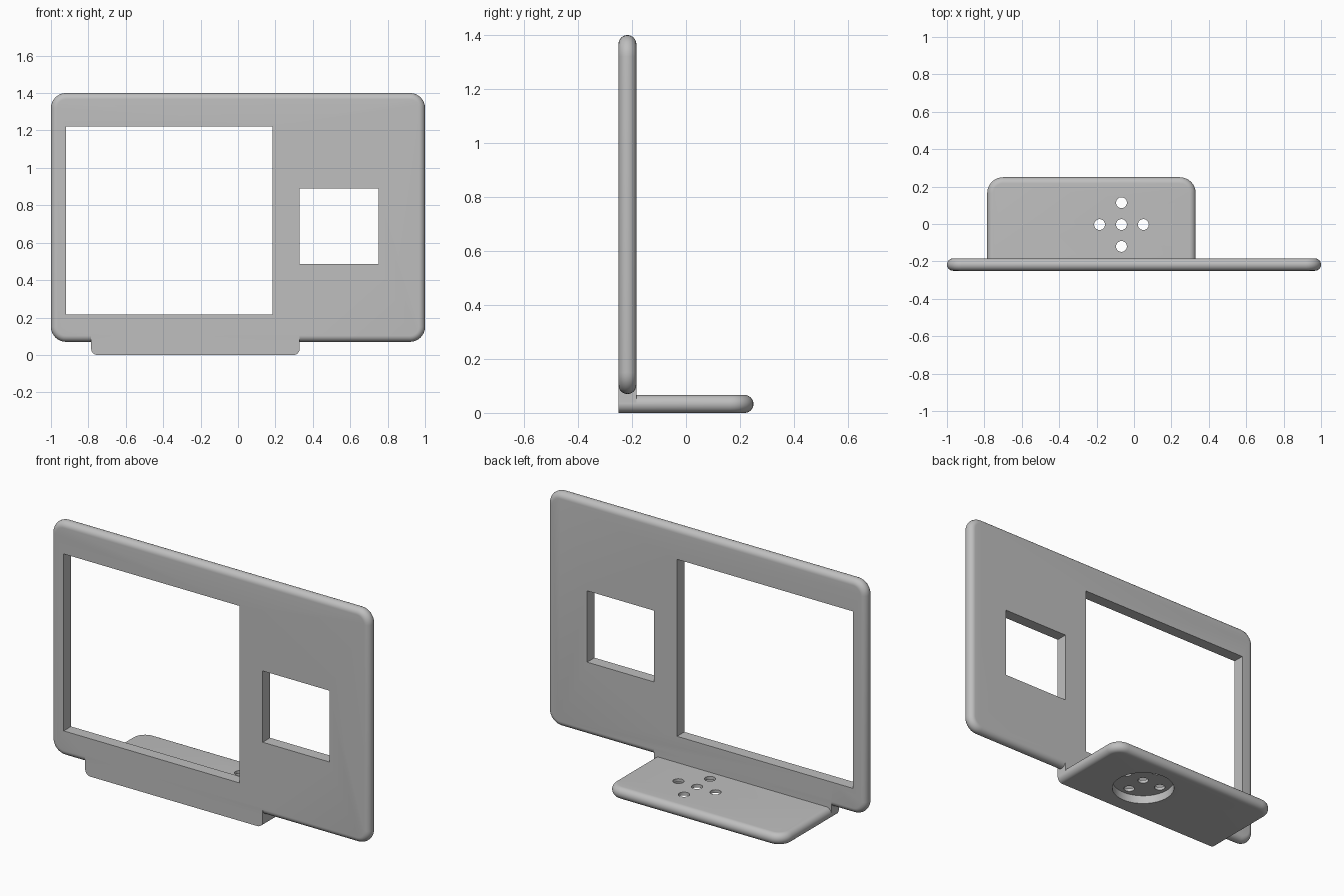
import bpy, bmesh, math
from mathutils import Matrix

if "Cube" in bpy.data.objects:
    bpy.data.objects.remove(bpy.data.objects["Cube"])

grey = bpy.data.materials.new("light grey")
grey.diffuse_color = (0.52, 0.52, 0.52, 1)
grey.use_nodes = True
grey.node_tree.nodes["Principled BSDF"].inputs["Base Color"].default_value = grey.diffuse_color


def finish(name, bm):
    bmesh.ops.recalc_face_normals(bm, faces=bm.faces)
    me = bpy.data.meshes.new(name)
    bm.to_mesh(me)
    bm.free()
    me.materials.append(grey)
    ob = bpy.data.objects.new(name, me)
    bpy.context.collection.objects.link(ob)
    return ob


def bullnose_slab(name, x0, x1, y0, y1, thick, corner, square_front=False, n=8):
    """Flat slab from z 0 to thick with rounded corners and a half-round rim."""
    bm = bmesh.new()
    r = thick / 2
    rings = []
    for k in range(2 * n + 1):
        t = -math.pi / 2 + math.pi * k / (2 * n)
        inset, z = r * (1 - math.cos(t)), r + r * math.sin(t)
        pts = []
        for sx, sy, a0 in ((1, 1, 0), (0, 1, 90), (0, 0, 180), (1, 0, 270)):
            if square_front and sy == 0:
                pts.append((x1 - inset if sx else x0 + inset, y0))
                continue
            cx = x1 - corner if sx else x0 + corner
            cy = y1 - corner if sy else y0 + corner
            for i in range(n + 1):
                a = math.radians(a0 + 90 * i / n)
                pts.append((cx + (corner - inset) * math.cos(a),
                            cy + (corner - inset) * math.sin(a)))
        rings.append([bm.verts.new((x, y, z)) for x, y in pts])
    for a, b in zip(rings, rings[1:]):
        for i in range(len(a)):
            j = (i + 1) % len(a)
            if square_front and abs(a[i].co.y - y0) + abs(a[j].co.y - y0) < 1e-6:
                continue
            bm.faces.new((a[i], a[j], b[j], b[i]))
    bm.faces.new(rings[0])
    bm.faces.new(rings[-1])
    if square_front:  # one flat face closes the front end
        right = [q for q in (min((v for v in g if v.co.y < y0 + 1e-6), key=lambda v: -v.co.x) for g in rings)]
        left = [min((v for v in g if v.co.y < y0 + 1e-6), key=lambda v: v.co.x) for g in rings]
        bm.faces.new(right + left[::-1])
    return finish(name, bm)


def box(name, x0, x1, y0, y1, z0, z1):
    bm = bmesh.new()
    m = Matrix.Translation(((x0 + x1) / 2, (y0 + y1) / 2, (z0 + z1) / 2)) @ \
        Matrix.Diagonal((x1 - x0, y1 - y0, z1 - z0, 1))
    bmesh.ops.create_cube(bm, size=1, matrix=m)
    return finish(name, bm)


def cylinder(name, x, y, z0, z1, radius, seg):
    bm = bmesh.new()
    bmesh.ops.create_cone(bm, cap_ends=True, segments=seg, radius1=radius, radius2=radius,
                          depth=z1 - z0, matrix=Matrix.Translation((x, y, (z0 + z1) / 2)))
    return finish(name, bm)


def combine(target, tool, operation):
    mod = target.modifiers.new("combine", 'BOOLEAN')
    mod.operation, mod.solver, mod.object = operation, 'EXACT', tool
    bpy.context.view_layer.objects.active = target
    bpy.ops.object.modifier_apply(modifier=mod.name)
    bpy.data.objects.remove(tool)


T = 0.066            # plate thickness
FRONT = -0.25
BX0, BX1 = -0.785, 0.33

# Upright panel, modelled flat and stood up
frame = bullnose_slab("panel_stand", -1, 1, 0.07, 1.40, T, 0.08)
frame.data.transform(Matrix.Translation((0, FRONT + T, 0)) @ Matrix.Rotation(math.pi / 2, 4, 'X'))

# Base plate and the tab that joins it to the panel
base = bullnose_slab("base_plate", BX0, BX1, FRONT, 0.25, T, 0.085, square_front=True)
tab = box("joining_tab", BX0, BX1, FRONT, FRONT + T, T / 2, 0.12)
combine(frame, base, 'UNION')
combine(frame, tab, 'UNION')

# Two rectangular windows
for x0, x1, z0, z1 in ((-0.92, 0.185, 0.215, 1.22), (0.33, 0.75, 0.485, 0.89)):
    combine(frame, box("window_cutter", x0, x1, -0.4, -0.1, z0, z1), 'DIFFERENCE')

# Round pocket under the base, with five through holes
CX = -0.067
combine(frame, cylinder("pocket_cutter", CX, -0.003, -0.05, 0.048, 0.167, 64), 'DIFFERENCE')
for dx, dy in ((0, 0), (1, 0), (-1, 0), (0, 1), (0, -1)):
    combine(frame, cylinder("hole_cutter", CX + 0.117 * dx, -0.003 + 0.117 * dy, -0.05, 0.12, 0.029, 32), 'DIFFERENCE')

# Smooth rims, sharp edges kept
bpy.ops.object.select_all(action='DESELECT')
frame.select_set(True)
bpy.context.view_layer.objects.active = frame
bpy.ops.object.shade_smooth_by_angle(angle=math.radians(30))
